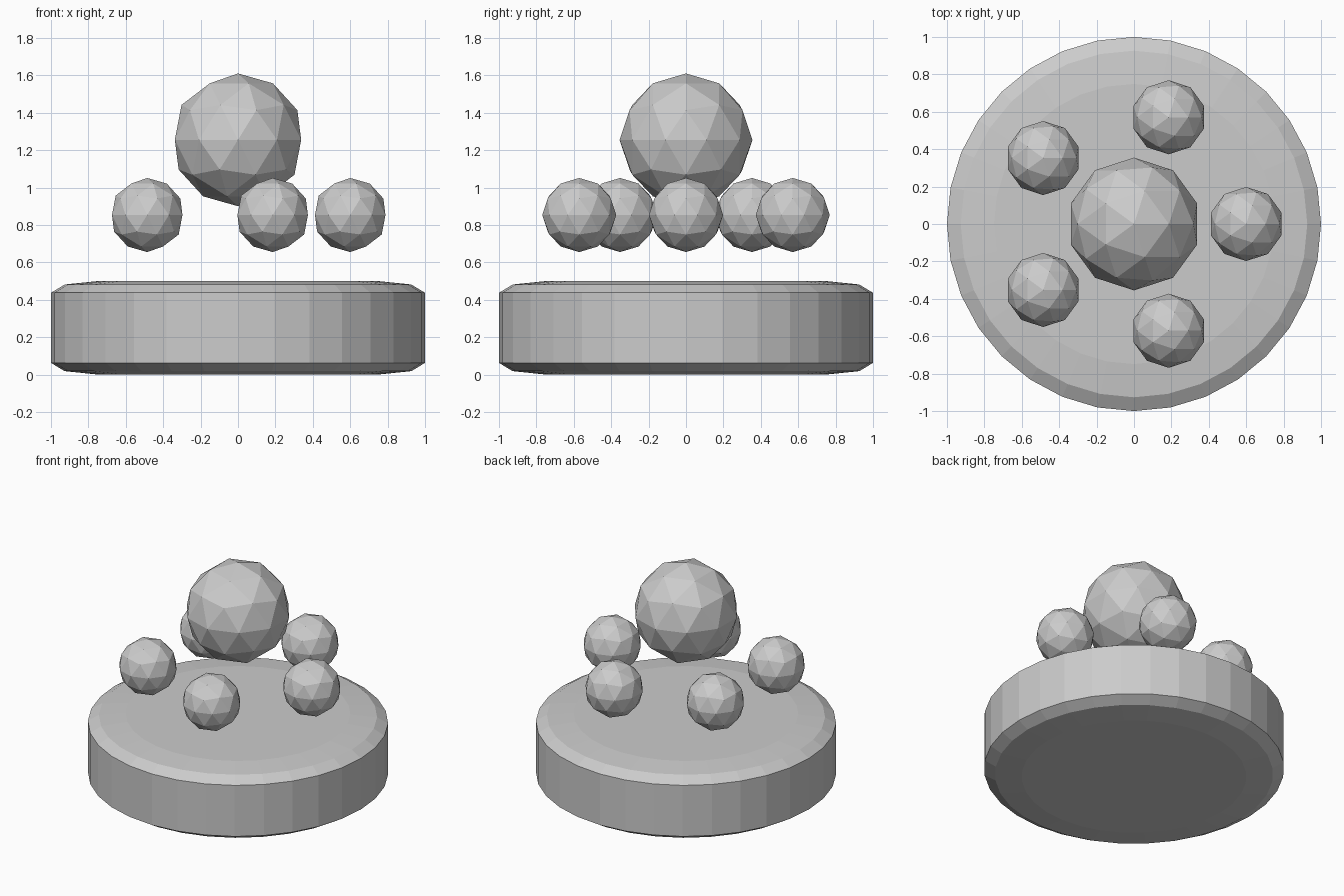
import bpy
import math

cube = bpy.data.objects.get("Cube")
if cube:
    bpy.data.objects.remove(cube, do_unlink=True)

# One plain grey for every part
GREY = (0.6, 0.6, 0.6, 1.0)
grey = bpy.data.materials.new("plain_grey")
grey.use_nodes = True
grey.diffuse_color = GREY
for node in grey.node_tree.nodes:
    if node.type == 'BSDF_PRINCIPLED':
        node.inputs["Base Color"].default_value = GREY


def finish(name):
    obj = bpy.context.object
    obj.name = name
    obj.data.materials.append(grey)
    return obj


def ball(name, radius, location):
    bpy.ops.mesh.primitive_ico_sphere_add(
        subdivisions=2, radius=radius, location=location)
    return finish(name)


# Round base: a flattened cylinder with two-step bevelled rims
bpy.ops.mesh.primitive_cylinder_add(
    vertices=32, radius=1, depth=2, location=(0, 0, 0.25))
base = finish("round_base")
base.scale.z = 0.25
bevel = base.modifiers.new("rim_bevel", 'BEVEL')
bevel.width = 0.25
bevel.segments = 2
bevel.limit_method = 'ANGLE'
bevel.angle_limit = math.radians(30)

# Large floating ball in the middle
ball("centre_ball", 0.355, (0, 0, 1.255))

# Ring of five small floating balls
for i in range(5):
    angle = math.tau * i / 5
    ball(f"ring_ball_{i + 1}", 0.198,
         (0.6 * math.cos(angle), 0.6 * math.sin(angle), 0.853))
